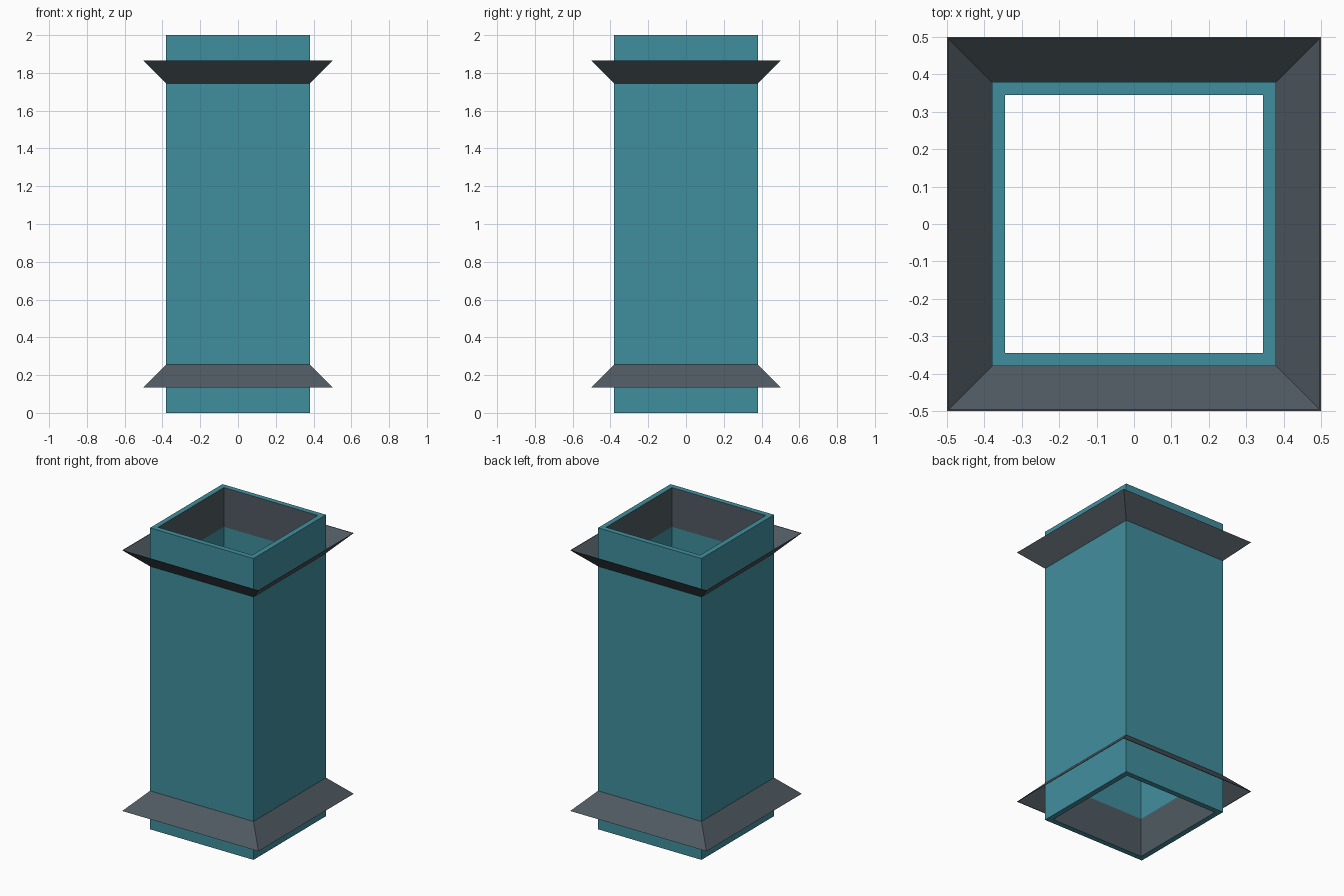
import bpy, bmesh

if "Cube" in bpy.data.objects:
    bpy.data.objects.remove(bpy.data.objects["Cube"])


def material(name, rgb):
    m = bpy.data.materials.new(name)
    m.diffuse_color = (*rgb, 1.0)
    m.use_nodes = True
    m.node_tree.nodes["Principled BSDF"].inputs["Base Color"].default_value = m.diffuse_color
    return m


teal = material("teal", (0.0513, 0.275, 0.342))
slate = material("dark slate", (0.080, 0.102, 0.120))


def square_ring(name, profile, mats, slate_rule=None):
    """Sweep a closed (half width, z) profile around a square."""
    bm = bmesh.new()
    corners = [(1, 1), (-1, 1), (-1, -1), (1, -1)]
    loops = [[bm.verts.new((sx * r, sy * r, z)) for sx, sy in corners]
             for r, z in profile]
    for i, a in enumerate(loops):
        b = loops[(i + 1) % len(loops)]
        for k in range(4):
            n = (k + 1) % 4
            bm.faces.new((a[k], a[n], b[n], b[k]))
    bmesh.ops.recalc_face_normals(bm, faces=bm.faces)
    if slate_rule:
        for f in bm.faces:
            f.material_index = int(slate_rule(f))
    me = bpy.data.meshes.new(name)
    bm.to_mesh(me)
    bm.free()
    for m in mats:
        me.materials.append(m)
    ob = bpy.data.objects.new(name, me)
    bpy.context.collection.objects.link(ob)
    return ob


OUT, INN, LINE = 0.38, 0.345, 0.26


# Hollow square tube; the inner walls are dark near both ends
def is_lining(face):
    c = face.calc_center_median()
    inner = max(abs(c.x), abs(c.y)) < INN + 0.001
    return inner and abs(c.z - 1) > 1 - LINE


square_ring("tube",
            [(OUT, 0), (OUT, 2), (INN, 2), (INN, 2 - LINE), (INN, LINE), (INN, 0)],
            [teal, slate], is_lining)

# Thin flared collars, mirrored top and bottom
collar = [(0.5, 0.135), (0.364, 0.271), (0.364, 0.267), (0.496, 0.135)]
square_ring("lower_collar", collar, [slate])
square_ring("upper_collar", [(r, 2 - z) for r, z in collar], [slate])
